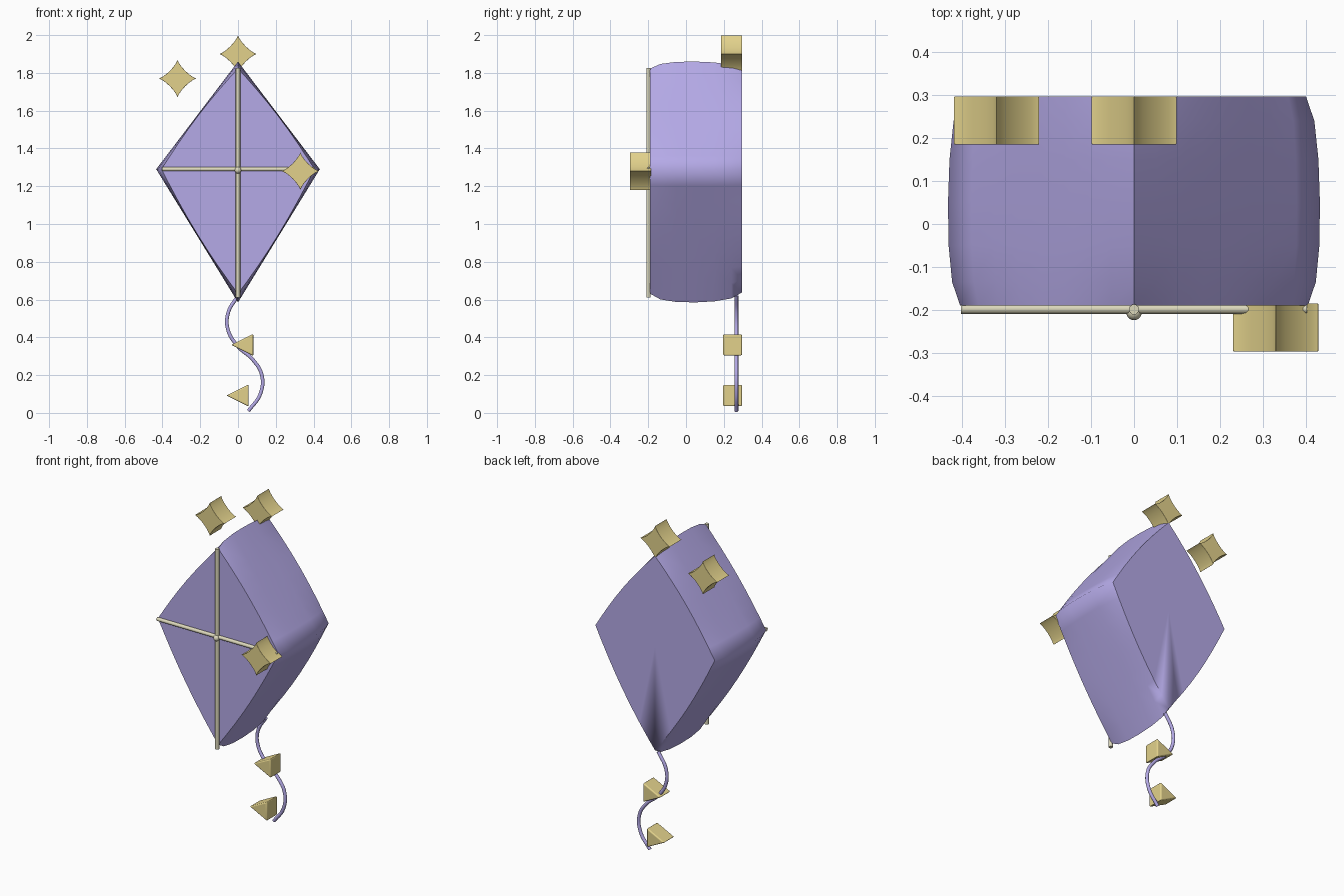
import bpy, bmesh, math
from mathutils import Vector

if "Cube" in bpy.data.objects:
    bpy.data.objects.remove(bpy.data.objects["Cube"])


def material(name, rgb):
    m = bpy.data.materials.new(name)
    m.diffuse_color = (*rgb, 1)
    m.use_nodes = True
    m.node_tree.nodes["Principled BSDF"].inputs["Base Color"].default_value = m.diffuse_color
    return m


PURPLE = material("lavender", (0.46, 0.40, 0.80))
GOLD = material("gold", (0.76, 0.64, 0.26))
CREAM = material("cream", (0.72, 0.69, 0.50))


def finish(name, bm, mat, angle):
    bmesh.ops.recalc_face_normals(bm, faces=bm.faces)
    me = bpy.data.meshes.new(name)
    bm.to_mesh(me)
    bm.free()
    ob = bpy.data.objects.new(name, me)
    bpy.context.collection.objects.link(ob)
    me.materials.append(mat)
    bpy.ops.object.select_all(action='DESELECT')
    ob.select_set(True)
    bpy.context.view_layer.objects.active = ob
    bpy.ops.object.shade_smooth_by_angle(angle=math.radians(angle))
    return ob


def prism(name, outline, y0, y1, mat, bevel):
    # Extruded xz outline with softened rims
    bm = bmesh.new()
    a = [bm.verts.new((x, y0, z)) for x, z in outline]
    b = [bm.verts.new((x, y1, z)) for x, z in outline]
    n = len(a)
    bm.faces.new(a)
    bm.faces.new(b[::-1])
    for i in range(n):
        j = (i + 1) % n
        bm.faces.new((a[i], b[i], b[j], a[j]))
    ob = finish(name, bm, mat, 50)
    mod = ob.modifiers.new("soft_rim", 'BEVEL')
    mod.width = bevel
    mod.segments = 3
    mod.limit_method = 'ANGLE'
    mod.angle_limit = math.radians(50)
    return ob


def tube(name, points, radius, mat, kind='POLY'):
    cu = bpy.data.curves.new(name, 'CURVE')
    cu.dimensions = '3D'
    cu.bevel_depth = radius
    cu.bevel_resolution = 3
    cu.use_fill_caps = True
    if kind == 'BEZIER':
        sp = cu.splines.new('BEZIER')
        sp.bezier_points.add(len(points) - 1)
        for p, co in zip(sp.bezier_points, points):
            p.co = co
            p.handle_left_type = p.handle_right_type = 'AUTO'
    else:
        sp = cu.splines.new('POLY')
        sp.points.add(len(points) - 1)
        for p, co in zip(sp.points, points):
            p.co = (*co, 1)
    ob = bpy.data.objects.new(name, cu)
    bpy.context.collection.objects.link(ob)
    cu.materials.append(mat)
    return ob


# Kite body: diamond rings along y, corners drawn in more than edge middles
corners = [Vector((0, 0.57)), Vector((0.433, 0)), Vector((0, -0.705)), Vector((-0.433, 0))]
rings = [(-0.19, 0.935, 0.985), (-0.135, 0.978, 0.994), (-0.05, 0.997, 1),
         (0.05, 1, 1), (0.15, 0.992, 1), (0.24, 0.97, 0.994), (0.297, 0.925, 0.985)]
SEG = 8
bm = bmesh.new()
loops = []
for y, s, t in rings:
    loop = []
    for k in range(4):
        for i in range(SEG):
            u = i / SEG
            p = corners[k].lerp(corners[(k + 1) % 4], u)
            p = p * (s + (t - s) * math.sin(math.pi * u))
            loop.append(bm.verts.new((p.x, y, 1.29 + p.y)))
    loops.append(loop)
N = 4 * SEG
for a, b in zip(loops, loops[1:]):
    for i in range(N):
        j = (i + 1) % N
        bm.faces.new((a[i], a[j], b[j], b[i]))
for loop, y in ((loops[0], -0.19), (loops[-1], 0.297)):
    c = bm.verts.new((0, y, 1.27))
    for i in range(N):
        bm.faces.new((loop[i], loop[(i + 1) % N], c))
finish("kite_body", bm, PURPLE, 75)

# Crossed spars and the small knot joining them
tube("vertical_spar", [(0, -0.199, 0.61), (0, -0.199, 1.825)], 0.012, CREAM)
tube("cross_spar", [(-0.403, -0.198, 1.29), (0.403, -0.198, 1.29)], 0.011, CREAM)
bm = bmesh.new()
bmesh.ops.create_uvsphere(bm, u_segments=16, v_segments=8, radius=0.018)
bmesh.ops.translate(bm, verts=bm.verts, vec=(0, -0.206, 1.285))
finish("spar_knot", bm, CREAM, 60)


# Four-pointed stars with concave sides
def star(name, cx, cy, cz):
    pts = []
    for k in range(4):
        for i in range(8):
            a = math.pi / 2 * i / 8
            # concave arc from one tip to the next
            x = 0.1 * abs(math.cos(a)) ** 2.6
            z = 0.1 * abs(math.sin(a)) ** 2.6
            r = k * math.pi / 2
            pts.append((cx + x * math.cos(r) - z * math.sin(r),
                        cz + x * math.sin(r) + z * math.cos(r)))
    prism(name, pts, cy - 0.056, cy + 0.056, GOLD, 0.006)


star("top_star", 0, 0.241, 1.90)
star("side_star", -0.32, 0.241, 1.77)
star("front_star", 0.33, -0.241, 1.28)

# Wavy tail
path = [(0, 0.62), (-0.052, 0.53), (-0.053, 0.44), (0, 0.352), (0.08, 0.28),
        (0.126, 0.2), (0.118, 0.1), (0.055, 0.01)]
tube("tail", [(x, 0.267, z) for x, z in path], 0.01, PURPLE, 'BEZIER')

# Triangular tail bows
for name, x, z in (("upper_bow", -0.036, 0.36), ("lower_bow", -0.061, 0.092)):
    prism(name, [(x, z), (x + 0.117, z - 0.058), (x + 0.117, z + 0.058)],
          0.196, 0.297, GOLD, 0.007)
